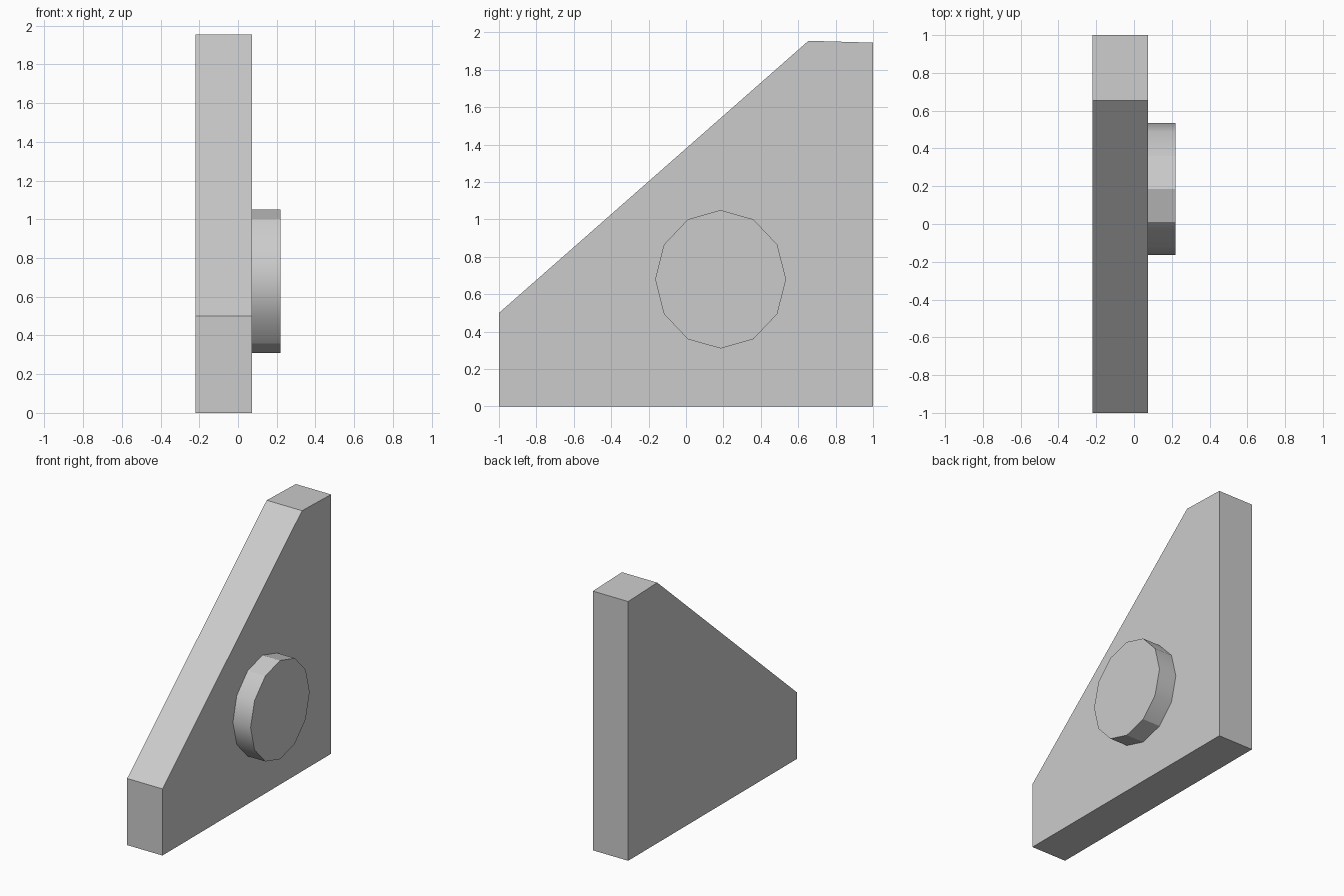
import bpy, math

cube = bpy.data.objects.get("Cube")
if cube:
    bpy.data.objects.remove(cube, do_unlink=True)

grey = bpy.data.materials.new("plain_grey")
grey.use_nodes = True
colour = (0.6, 0.6, 0.6, 1)
grey.diffuse_color = colour
grey.node_tree.nodes["Principled BSDF"].inputs["Base Color"].default_value = colour


def extrude_profile(name, profile, x_start, x_end):
    """Solid with a (y, z) outline, counter-clockwise seen from +x."""
    n = len(profile)
    verts = [(x, y, z) for x in (x_start, x_end) for y, z in profile]
    faces = [tuple(reversed(range(n))), tuple(range(n, 2 * n))]
    faces += [(i, (i + 1) % n, (i + 1) % n + n, i + n) for i in range(n)]
    mesh = bpy.data.meshes.new(name)
    mesh.from_pydata(verts, [], faces)
    mesh.materials.append(grey)
    obj = bpy.data.objects.new(name, mesh)
    bpy.context.collection.objects.link(obj)
    return obj


# Wedge plate with a sloping front edge
extrude_profile("wedge_plate",
                [(-1, 0), (1, 0), (1, 1.945), (0.655, 1.955), (-1, 0.5)],
                -0.22, 0.073)

# Twelve-sided, slightly tall boss on the left face
sides = 12
rim = [(0.185 + 0.35 * math.cos(i * math.tau / sides),
        0.68 + 0.37 * math.sin(i * math.tau / sides)) for i in range(sides)]
boss = extrude_profile("round_boss", rim, 0.065, 0.22)

# Smooth the flatter rim edges, keep the rest sharp
bpy.ops.object.select_all(action="DESELECT")
boss.select_set(True)
bpy.context.view_layer.objects.active = boss
bpy.ops.object.shade_smooth_by_angle(angle=math.radians(30))
